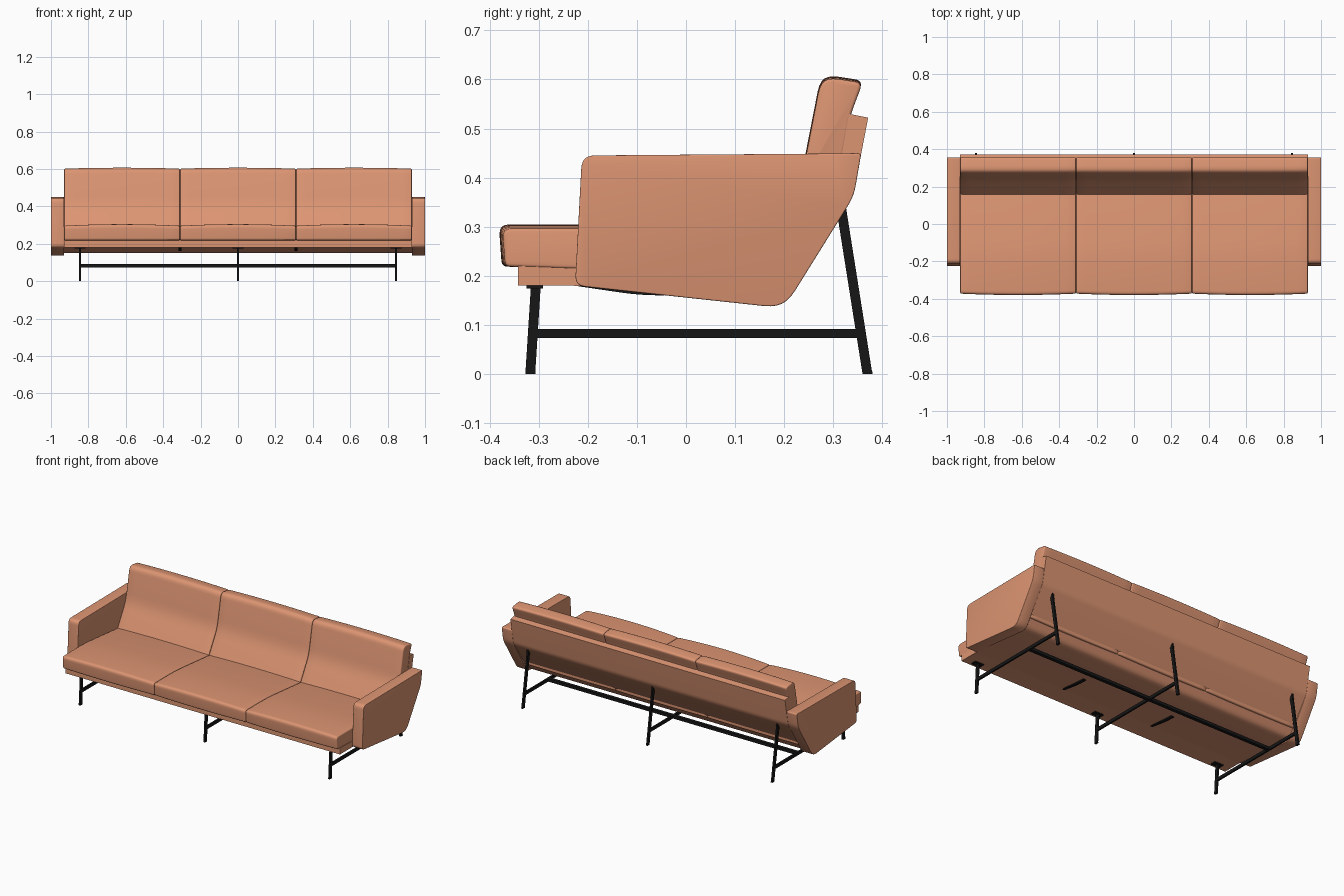
import bpy, bmesh, math
from mathutils import Vector

if "Cube" in bpy.data.objects:
    bpy.data.objects.remove(bpy.data.objects["Cube"])


def material(name, color):
    m = bpy.data.materials.new(name)
    m.diffuse_color = (*color, 1)
    m.use_nodes = True
    m.node_tree.nodes["Principled BSDF"].inputs["Base Color"].default_value = m.diffuse_color
    return m


LEATHER = material("tan_leather", (0.72, 0.30, 0.17))
STEEL = material("black_steel", (0.008, 0.008, 0.008))


def rounded(points, steps=6):
    """Turn (y, z, fillet) corners into a rounded outline."""
    out = []
    for i, (y, z, r) in enumerate(points):
        p = Vector((y, z))
        if r == 0:
            out.append(p)
            continue
        a = Vector(points[i - 1][:2]) - p
        b = Vector(points[(i + 1) % len(points)][:2]) - p
        a, b = p + a.normalized() * r, p + b.normalized() * r
        for k in range(steps + 1):
            t = k / steps
            w = 2 * t * (1 - t) * 1.2
            s, e = (1 - t) ** 2, t ** 2
            out.append((a * s + p * w + b * e) / (s + w + e))
    return out


def extrude(name, points, x0, x1, mat, bevel=0, sections=1, anchor=(0, 0), bulge=(0, 0)):
    """Extrude a side outline along x, optionally crowned in the middle."""
    outline = rounded(points)
    n = len(outline)
    bm = bmesh.new()
    rings = []
    for s in range(sections + 1):
        t = s / sections
        crown = 1 - (2 * t - 1) ** 2
        rings.append([bm.verts.new((x0 + (x1 - x0) * t,
                                    anchor[0] + (p.x - anchor[0]) * (1 + bulge[0] * crown),
                                    anchor[1] + (p.y - anchor[1]) * (1 + bulge[1] * crown)))
                      for p in outline])
    for ra, rb in zip(rings, rings[1:]):
        for i in range(n):
            j = (i + 1) % n
            bm.faces.new((ra[i], ra[j], rb[j], rb[i]))
    caps = [bm.faces.new(rings[0]), bm.faces.new(rings[-1])]
    bmesh.ops.recalc_face_normals(bm, faces=bm.faces[:])
    if bevel:
        rim = list({e for f in caps for e in f.edges})
        bmesh.ops.bevel(bm, geom=rim, offset=bevel, segments=3, profile=0.5, affect='EDGES')
    me = bpy.data.meshes.new(name)
    bm.to_mesh(me)
    bm.free()
    me.materials.append(mat)
    ob = bpy.data.objects.new(name, me)
    bpy.context.collection.objects.link(ob)
    bpy.ops.object.select_all(action='DESELECT')
    ob.select_set(True)
    bpy.context.view_layer.objects.active = ob
    bpy.ops.object.shade_smooth_by_angle(angle=math.radians(35))
    return ob


def rect(y0, y1, z0, z1):
    return [(y0, z0, 0), (y1, z0, 0), (y1, z1, 0), (y0, z1, 0)]


def slanted(yb, zb, yt, zt, w):
    h = w / 2
    return [(yb - h, zb, 0), (yb + h, zb, 0), (yt + h, zt, 0), (yt - h, zt, 0)]


# Upholstered shell: seat base and leaning back in one profile
shell = [(-0.342, 0.18, 0), (-0.22, 0.18, 0.03), (0.192, 0.147, 0.03), (0.340, 0.36, 0.02),
         (0.371, 0.522, 0), (0.332, 0.53, 0), (0.305, 0.38, 0.02), (0.18, 0.20, 0.02),
         (-0.342, 0.22, 0)]
extrude("seat_and_back_shell", shell, -0.93, 0.93, LEATHER)

# Arm panels
arm = [(-0.212, 0.445, 0.028), (0.30, 0.449, 0), (0.357, 0.450, 0.010), (0.342, 0.362, 0.025),
       (0.200, 0.134, 0.042), (-0.226, 0.180, 0.022)]
for side, x in (("left", -1.0), ("right", 0.93)):
    extrude(f"{side}_arm", arm, x, x + 0.07, LEATHER, bevel=0.003)

# Seat and back cushions
seat = [(-0.368, 0.219, 0.012), (-0.374, 0.296, 0.022), (-0.16, 0.296, 0.08),
        (0.24, 0.258, 0.01), (0.24, 0.198, 0.01)]
back = [(0.150, 0.250, 0.01), (0.236, 0.400, 0.05), (0.276, 0.606, 0.036),
        (0.360, 0.593, 0.018), (0.336, 0.530, 0.02), (0.308, 0.385, 0.02), (0.215, 0.245, 0.01)]
W = 0.62
for i in range(3):
    x0 = -0.93 + i * W + 0.001
    x1 = x0 + W - 0.002
    extrude(f"seat_cushion_{i + 1}", seat, x0, x1, LEATHER, 0.006, 12, (0.24, 0.219), (0.012, 0.11))
    extrude(f"back_cushion_{i + 1}", back, x0, x1, LEATHER, 0.006, 12, (0.32, 0.25), (0.02, 0.014))

# Three steel leg frames
for tag, x in (("left", -0.845), ("middle", 0), ("right", 0.845)):
    a, b = x - 0.005, x + 0.005
    extrude(f"{tag}_front_leg", slanted(-0.317, 0.004, -0.306, 0.178, 0.020), a, b, STEEL)
    extrude(f"{tag}_back_leg", slanted(0.369, 0.004, 0.315, 0.345, 0.020), a, b, STEEL)
    extrude(f"{tag}_cross_bar", rect(-0.308, 0.354, 0.073, 0.092), a, b, STEEL)
    extrude(f"{tag}_mount_plate", rect(-0.325, -0.291, 0.174, 0.181), x - 0.03, x + 0.03, STEEL)
    extrude(f"{tag}_front_foot", rect(-0.327, -0.307, 0, 0.005), a - 0.001, b + 0.001, STEEL)
    extrude(f"{tag}_back_foot", rect(0.360, 0.380, 0, 0.005), a - 0.001, b + 0.001, STEEL)

# Long stretcher joining the frames
extrude("long_stretcher", rect(0.115, 0.135, 0.074, 0.092), -0.845, 0.845, STEEL)

# Curved straps under the seat
strap = [(-0.235, 0.181, 0), (-0.10, 0.161, 0.04), (-0.045, 0.160, 0), (-0.045, 0.172, 0)]
for tag, x in (("left", -0.31), ("right", 0.31)):
    extrude(f"{tag}_under_strap", strap, x - 0.009, x + 0.009, STEEL)
